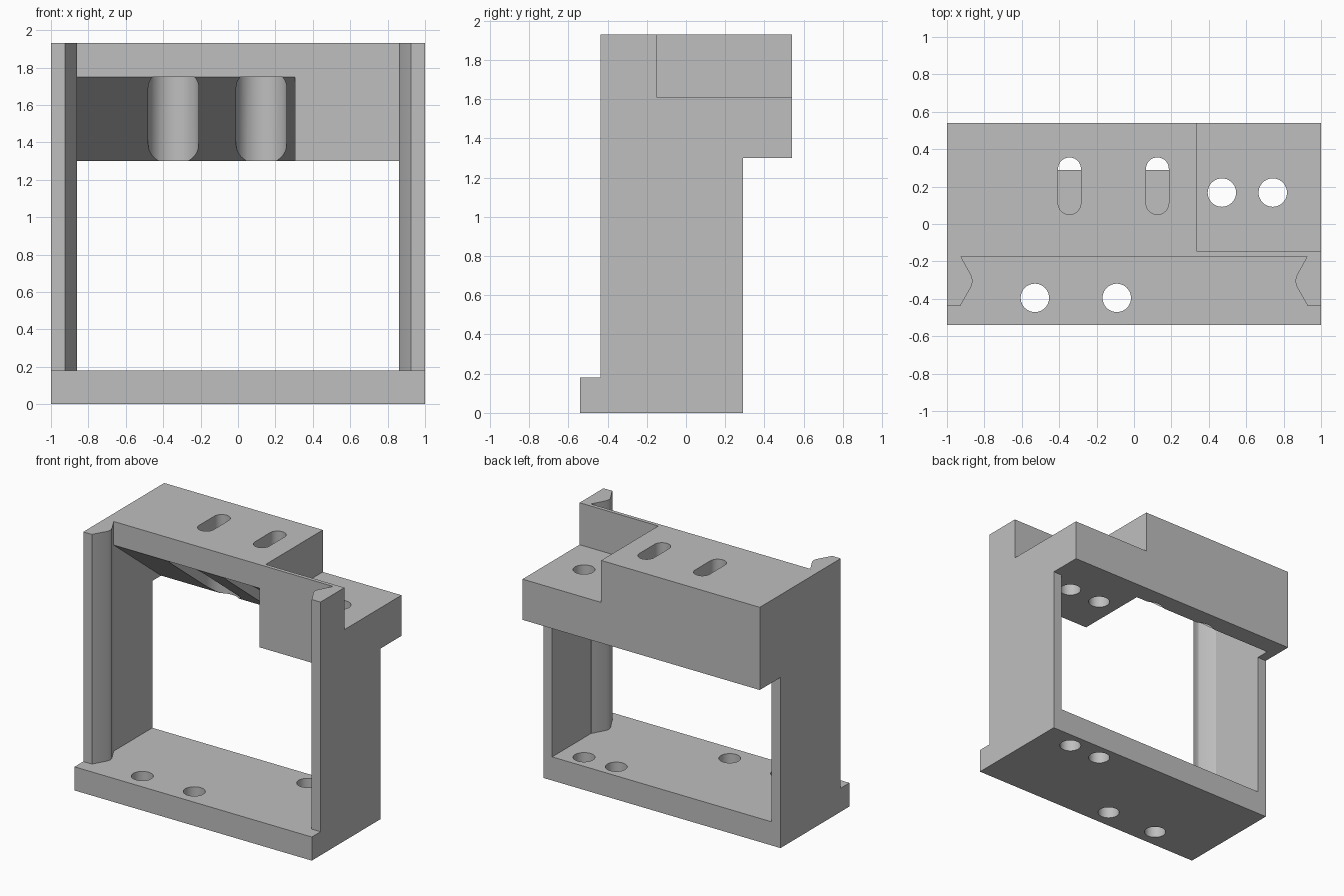
import bpy, bmesh, math

cube = bpy.data.objects.get("Cube")
if cube:
    bpy.data.objects.remove(cube, do_unlink=True)

grey = bpy.data.materials.new("plain grey")
grey.use_nodes = True
colour = (0.52, 0.52, 0.52, 1)
grey.diffuse_color = colour
grey.node_tree.nodes["Principled BSDF"].inputs["Base Color"].default_value = colour


def prism(name, points, low, high, axis):
    """Extrude a flat profile: (y, z) points along x, or (x, y) points along z."""
    bm = bmesh.new()
    ends = []
    for level in (low, high):
        ends.append([bm.verts.new((level, a, b) if axis == "x" else (a, b, level))
                     for a, b in points])
        bm.faces.new(ends[-1])
    for i in range(len(points)):
        j = (i + 1) % len(points)
        bm.faces.new((ends[0][i], ends[0][j], ends[1][j], ends[1][i]))
    bmesh.ops.recalc_face_normals(bm, faces=bm.faces)
    mesh = bpy.data.meshes.new(name)
    bm.to_mesh(mesh)
    bm.free()
    mesh.materials.append(grey)
    obj = bpy.data.objects.new(name, mesh)
    bpy.context.collection.objects.link(obj)
    return obj


def stadium(x, y_front, y_back, radius, steps=20):
    """Long round-ended outline; equal y values give a circle."""
    points = []
    for y, start in ((y_back, 0), (y_front, math.pi)):
        last = steps + 1 if y_back > y_front else steps
        for i in range(last):
            a = start + math.pi * i / steps
            points.append((x + radius * math.cos(a), y + radius * math.sin(a)))
    return points


def rect(a0, a1, b0, b1):
    return [(a0, b0), (a1, b0), (a1, b1), (a0, b1)]


# Main body: stepped side silhouette across the full width
frame = prism("bracket_frame", [(-.54, 0), (.29, 0), (.29, 1.3), (.54, 1.3), (.54, 1.93),
                                (-.435, 1.93), (-.435, .18), (-.54, .18)], -1, 1, "x")

cutters = []


def cut(*args):
    cutters.append(prism("cutter", *args))


# Front channel with ridged side rails
rail = [(-.925, -.7), (-.925, -.43), (-.87, -.335), (-.862, -.305), (-.87, -.275), (-.925, -.175)]
cut(rail + [(-x, y) for x, y in reversed(rail)], .18, 2.2, "z")

# Window through the frame, behind the rails
cut(rect(-.925, .925, -.178, .8), .18, 1.3, "z")

# Corner step in the top block
cut(rect(.337, 1.2, -.147, .8), 1.61, 2.2, "z")

# Sloped recess under the top block
cut([(-.178, 1.2), (-.178, 1.75), (-.175, 1.75), (.395, 1.3), (.395, 1.2)], -.925, .305, "x")

# Adjusting slots with wider pockets beneath
for x in (-.345, .125):
    cut(stadium(x, -.1, .285, .135), 1.2, 1.75, "z")
    cut(stadium(x, .112, .295, .061), 1.5, 2.2, "z")

# Round screw holes
for x, y in ((-.53, -.395), (-.092, -.395), (.47, .168), (.742, .168)):
    cut(stadium(x, y, y, .076), -.2, 2.2, "z")

bpy.context.view_layer.objects.active = frame
for cutter in cutters:
    mod = frame.modifiers.new("cut", "BOOLEAN")
    mod.operation = "DIFFERENCE"
    mod.solver = "EXACT"
    mod.object = cutter
    bpy.ops.object.modifier_apply(modifier=mod.name)
    bpy.data.objects.remove(cutter, do_unlink=True)

bpy.ops.object.select_all(action="DESELECT")
frame.select_set(True)
bpy.ops.object.shade_smooth_by_angle(angle=math.radians(25))
